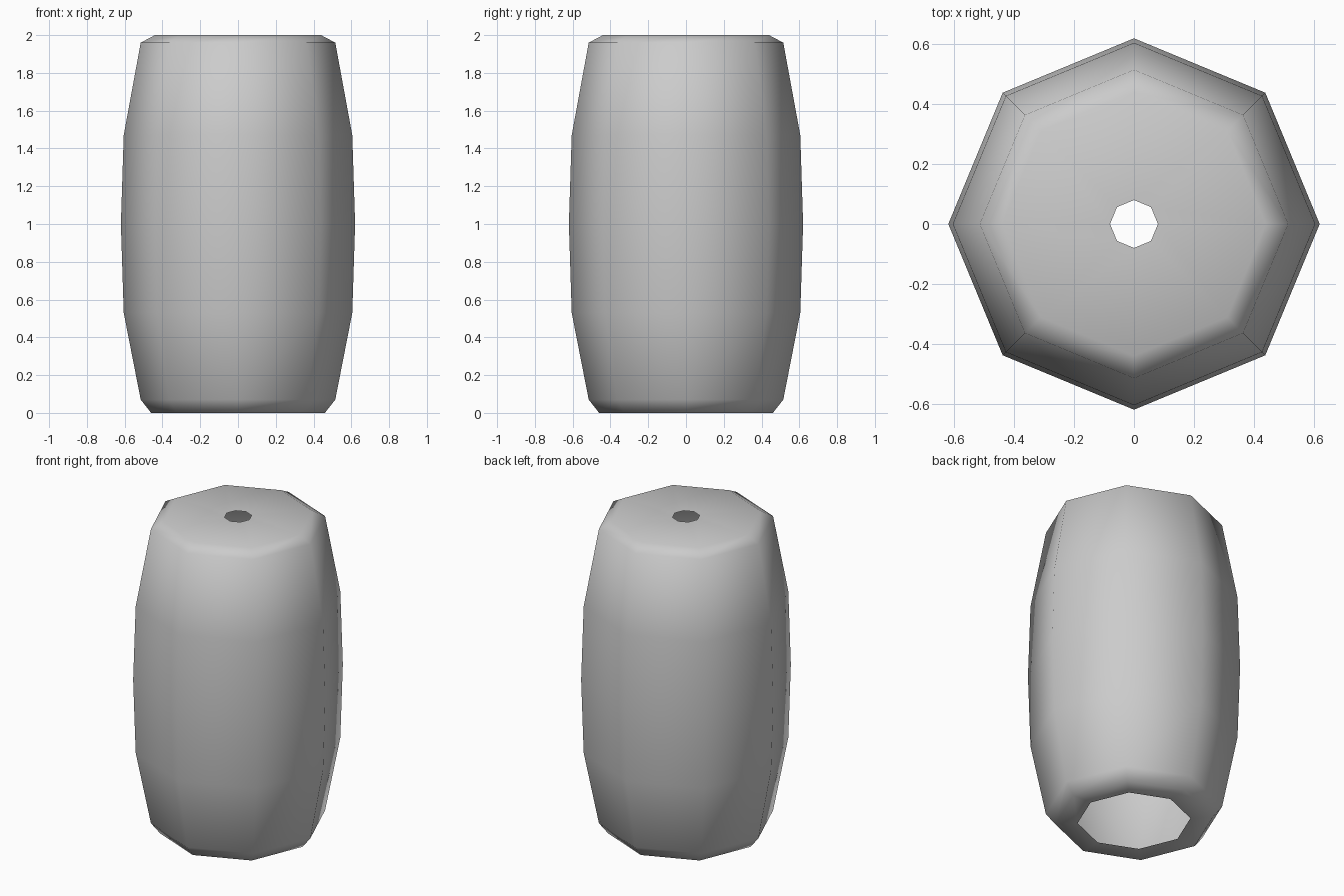
import bpy
import bmesh
from math import cos, sin, pi

if "Cube" in bpy.data.objects:
    bpy.data.objects.remove(bpy.data.objects["Cube"], do_unlink=True)

SIDES = 8

# Plain grey material
grey = bpy.data.materials.new("plain_grey")
grey.use_nodes = True
colour = (0.6, 0.6, 0.6, 1)
grey.diffuse_color = colour
grey.node_tree.nodes["Principled BSDF"].inputs["Base Color"].default_value = colour

# Radius and height from the wide bottom opening to the small top hole
profile = [
    (0.33, 0.0), (0.46, 0.0), (0.515, 0.07), (0.605, 0.53), (0.62, 1.0),
    (0.605, 1.47), (0.515, 1.96), (0.44, 2.0), (0.08, 2.0),
]

# Eight-sided barrel shell, open at both ends
bm = bmesh.new()
rings = []
for radius, height in profile:
    ring = []
    for i in range(SIDES):
        angle = 2 * pi * i / SIDES
        ring.append(bm.verts.new((radius * cos(angle), radius * sin(angle), height)))
    rings.append(ring)
for low, high in zip(rings, rings[1:]):
    for i in range(SIDES):
        j = (i + 1) % SIDES
        face = bm.faces.new((low[i], low[j], high[j], high[i]))
        face.smooth = True

mesh = bpy.data.meshes.new("barrel_shell")
bm.to_mesh(mesh)
bm.free()
mesh.materials.append(grey)
shell = bpy.data.objects.new("barrel_shell", mesh)
bpy.context.scene.collection.objects.link(shell)
